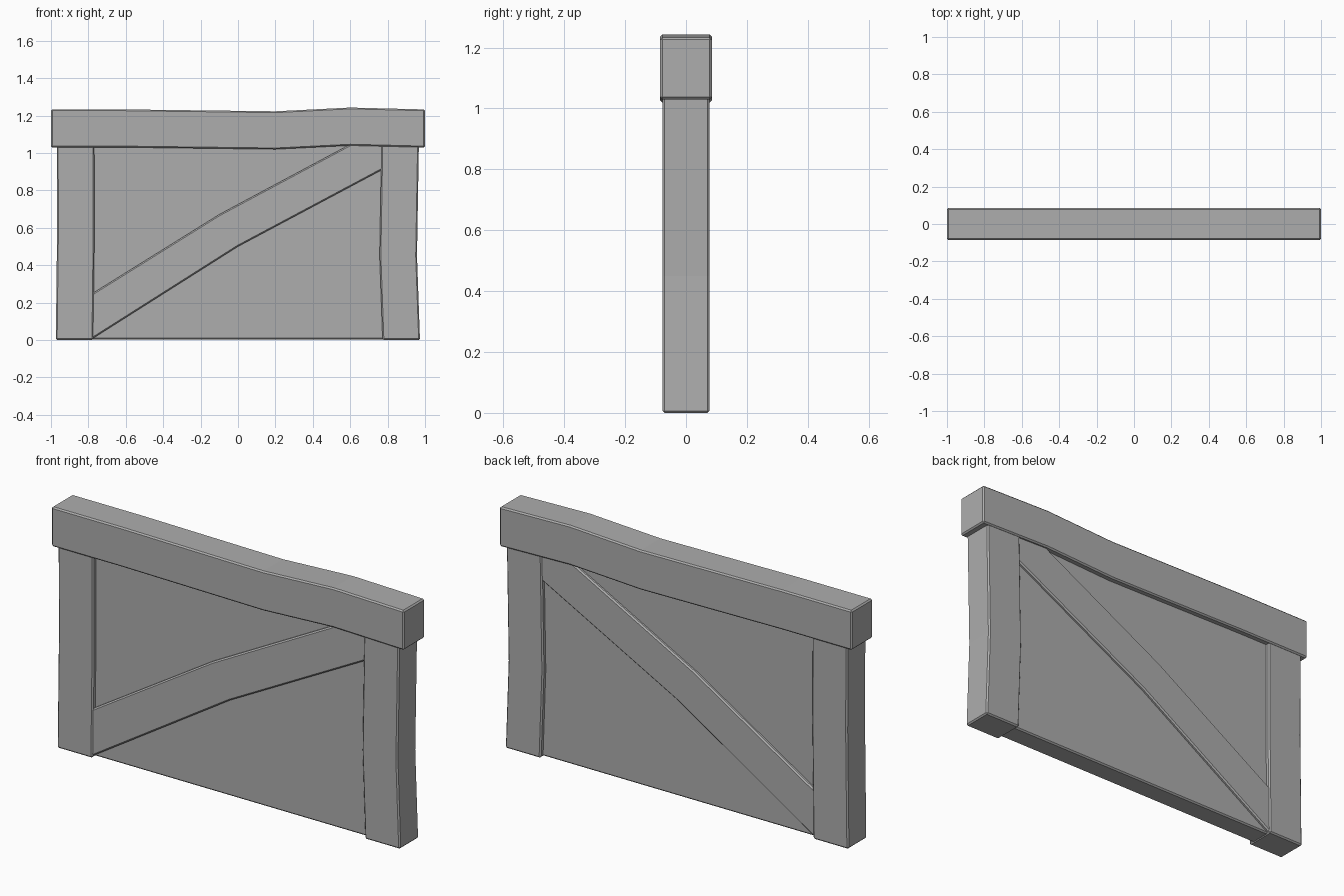
import bpy, bmesh

if "Cube" in bpy.data.objects:
    bpy.data.objects.remove(bpy.data.objects["Cube"])

grey = bpy.data.materials.new("plain grey")
grey.diffuse_color = (0.42, 0.42, 0.42, 1)
grey.use_nodes = True
grey.node_tree.nodes["Principled BSDF"].inputs["Base Color"].default_value = grey.diffuse_color


def slab(name, outline, half_depth, bevel=0.007):
    """Extrude an x-z outline symmetrically along y and chamfer its hard edges."""
    bm = bmesh.new()
    face = bm.faces.new([bm.verts.new((x, -half_depth, z)) for x, z in outline])
    ext = bmesh.ops.extrude_face_region(bm, geom=[face])
    moved = [v for v in ext["geom"] if isinstance(v, bmesh.types.BMVert)]
    bmesh.ops.translate(bm, vec=(0, 2 * half_depth, 0), verts=moved)
    bmesh.ops.recalc_face_normals(bm, faces=bm.faces)
    mesh = bpy.data.meshes.new(name)
    bm.to_mesh(mesh)
    bm.free()
    mesh.materials.append(grey)
    obj = bpy.data.objects.new(name, mesh)
    bpy.context.collection.objects.link(obj)
    mod = obj.modifiers.new("chamfer", 'BEVEL')
    mod.width = bevel
    mod.segments = 1
    mod.limit_method = 'ANGLE'
    mod.angle_limit = 0.6
    return obj


def band(line_a, line_b):
    """Closed outline between two polylines running the same way."""
    return line_a + line_b[::-1]


# Top rail, slightly warped
rail_bottom = [(-1, 1.03), (-0.6, 1.03), (0.2, 1.02), (0.6, 1.04), (1, 1.03)]
slab("top_rail", band(rail_bottom, [(x, z + 0.203) for x, z in rail_bottom]), 0.085)

# Posts, slightly bowed, ends tucked into the rail
left_line = [(-0.974, 0), (-0.967, 0.6), (-0.969, 1.1)]
right_line = [(0.773, 0), (0.757, 0.45), (0.768, 1.1)]
for name, line in (("left_post", left_line), ("right_post", right_line)):
    slab(name, band(line, [(x + 0.2, z) for x, z in line]), 0.077)

# Recessed panel between the posts
slab("panel", [(-0.87, 0.004), (0.87, 0.004), (0.87, 1.1), (-0.87, 1.1)], 0.055)

# Bent diagonal brace, proud of the panel on both sides
slab("diagonal_brace",
     [(-0.85, 0.006), (-0.78, 0.006), (0, 0.5), (0.77, 0.91), (0.85, 0.952),
      (0.85, 1.1), (0.70, 1.1), (-0.1, 0.672), (-0.85, 0.205)], 0.071)
